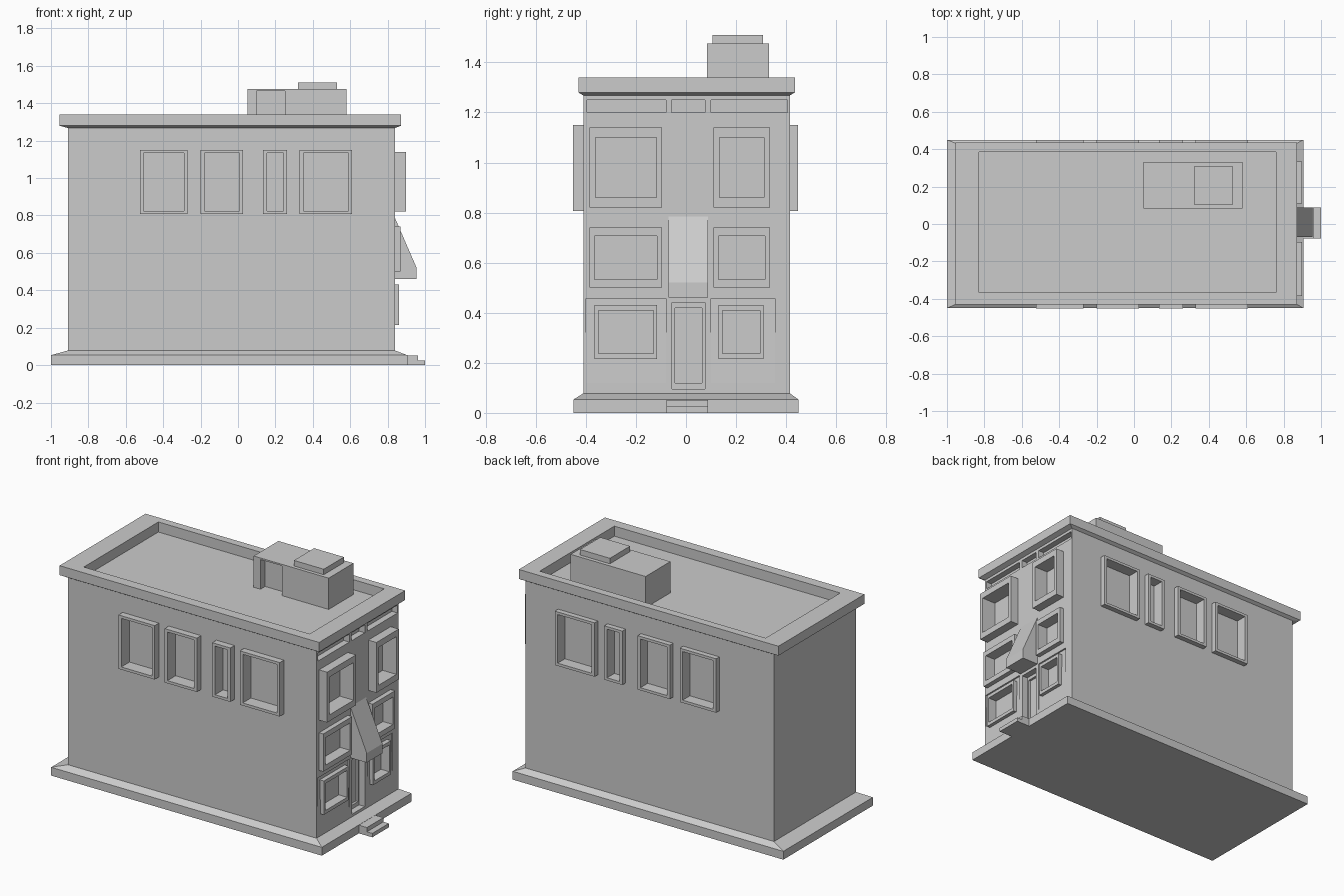
import bpy, bmesh

if "Cube" in bpy.data.objects:
    bpy.data.objects.remove(bpy.data.objects["Cube"])

WALL_X, FRONT, BACK = 0.84, -0.41, 0.415
BODY = (-0.91, WALL_X, FRONT, BACK)


def loft(name, rects, axis="z", ring=False):
    """Connect rectangles (u0, u1, v0, v1, depth); cap the ends or close into a ring."""
    place = {"z": lambda u, v, d: (u, v, d),
             "y": lambda u, v, d: (u, d, v),
             "x": lambda u, v, d: (d, u, v)}[axis]
    bm = bmesh.new()
    loops = [[bm.verts.new(place(u, v, d)) for u, v in ((a, c), (b, c), (b, e), (a, e))]
             for a, b, c, e, d in rects]
    pairs = list(zip(loops, loops[1:]))
    if ring:
        pairs.append((loops[-1], loops[0]))
    else:
        bm.faces.new(loops[0])
        bm.faces.new(loops[-1])
    for p, q in pairs:
        for i in range(4):
            j = (i + 1) % 4
            bm.faces.new((p[i], p[j], q[j], q[i]))
    return finish(name, bm)


def finish(name, bm):
    bmesh.ops.recalc_face_normals(bm, faces=bm.faces)
    mesh = bpy.data.meshes.new(name)
    bm.to_mesh(mesh)
    bm.free()
    obj = bpy.data.objects.new(name, mesh)
    bpy.context.collection.objects.link(obj)
    return obj


def box(name, x0, x1, y0, y1, z0, z1):
    return loft(name, [(x0, x1, y0, y1, z0), (x0, x1, y0, y1, z1)])


def prism(name, profile, y0, y1):
    """Extrude an x-z profile along y."""
    bm = bmesh.new()
    a, b = [[bm.verts.new((x, y, z)) for x, z in profile] for y in (y0, y1)]
    bm.faces.new(a)
    bm.faces.new(b)
    for i in range(len(a)):
        j = (i + 1) % len(a)
        bm.faces.new((a[i], a[j], b[j], b[i]))
    return finish(name, bm)


def cut(target, cutter):
    cutter.hide_render = True
    mod = target.modifiers.new("cut", "BOOLEAN")
    mod.operation, mod.solver, mod.object = "DIFFERENCE", "EXACT", cutter
    bpy.context.view_layer.objects.active = target
    bpy.ops.object.modifier_apply(modifier=mod.name)
    bpy.data.objects.remove(cutter)


def window(name, axis, u0, u1, v0, v1, inset_u, inset_v, wall, out, depth=0.04):
    """Projecting frame plus a recess cut into the wall; out is the signed projection."""
    s = 1 if out > 0 else -1
    outer = (u0, u1, v0, v1)
    inner = (u0 + inset_u, u1 - inset_u, v0 + inset_v, v1 - inset_v)
    back, face = wall - s * 0.015, wall + out
    loft(name, [outer + (back,), outer + (face,), inner + (face,), inner + (back,)], axis, True)
    cut(body, loft("cutter", [inner + (wall - s * depth,), inner + (wall + s * 0.1,)], axis))


# Main block and sloped plinth
body = box("building_body", *BODY, 0.03, 1.272)
plinth = (-1.0, 0.905, -0.45, 0.45)
loft("plinth", [plinth + (0,), plinth + (0.053,), BODY + (0.078,)])

# Cornice with sunken roof
eave = (-0.955, 0.872, -0.43, 0.435)
well = (-0.83, 0.76, -0.365, 0.385)
loft("cornice_and_roof", [BODY + (1.268,), eave + (1.28,), eave + (1.34,),
                          well + (1.34,), well + (1.276,)])

# Ledge undercut on the ground floor of the entrance side
for y0, y1 in ((-0.40, -0.08), (0.10, 0.355)):
    cut(body, prism("cutter", [(0.86, 0.456), (0.83, 0.456), (0.84, 0.12), (0.86, 0.12)], y0, y1))

# Slots under the cornice
for y0, y1 in ((-0.395, -0.08), (-0.057, 0.075), (0.10, 0.405)):
    cut(body, box("cutter", 0.80, 0.9, y0, y1, 1.20, 1.25))

# Long side windows, same on front and back
for x0, x1 in ((-0.525, -0.27), (-0.20, 0.027), (0.135, 0.262), (0.33, 0.61)):
    window("front_window_frame", "y", x0, x1, 0.807, 1.15, 0.02, 0.017, FRONT, -0.042)
    window("back_window_frame", "y", x0, x1, 0.807, 1.15, 0.02, 0.017, BACK, 0.033)

# Entrance side windows, two per storey
for z0, z1, iu, iv, out, sides in (
        (0.82, 1.14, 0.023, 0.04, 0.057, ((-0.385, -0.095), (0.11, 0.335))),
        (0.50, 0.74, 0.02, 0.033, 0.03, ((-0.385, -0.095), (0.11, 0.335))),
        (0.215, 0.43, 0.015, 0.022, 0.02, ((-0.365, -0.115), (0.13, 0.31)))):
    for y0, y1 in sides:
        window("entrance_side_window_frame", "x", y0, y1, z0, z1, iu, iv, WALL_X, out)

# Doorway with a sunken panel
cut(body, box("cutter", 0.80, 0.9, -0.055, 0.075, 0.095, 0.44))
cut(body, box("cutter", 0.785, 0.9, -0.043, 0.063, 0.12, 0.418))

# Sloped awning and entrance steps
prism("awning", [(0.83, 0.46), (0.955, 0.46), (0.955, 0.52), (0.84, 0.785), (0.83, 0.785)],
      -0.07, 0.088)
prism("entrance_steps", [(0.89, 0), (1.0, 0), (1.0, 0.025), (0.962, 0.025), (0.962, 0.052),
                         (0.89, 0.052)], -0.078, 0.088)

# Rooftop stair house with doorway and cap
house = box("roof_house", 0.052, 0.58, 0.083, 0.332, 1.27, 1.475)
cut(house, box("cutter", 0.10, 0.25, 0.0, 0.13, 1.276, 1.465))
box("roof_house_cap", 0.32, 0.53, 0.105, 0.308, 1.47, 1.51)
